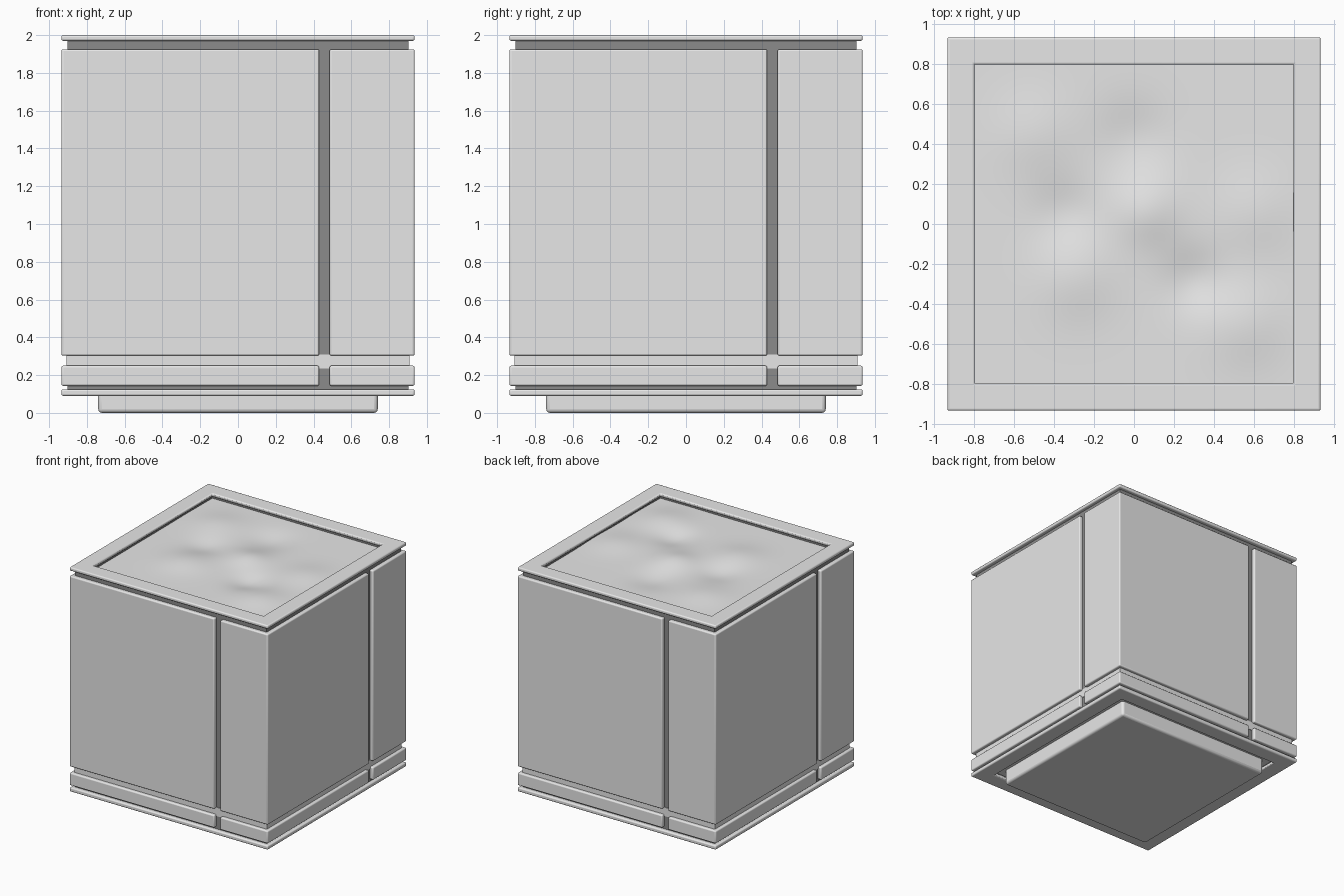
import bpy, bmesh, math
from mathutils import Matrix

if "Cube" in bpy.data.objects:
    bpy.data.objects.remove(bpy.data.objects["Cube"])

HALF, CORE, HOLE = 0.935, 0.903, 0.8


def make_material(name, value):
    mat = bpy.data.materials.new(name)
    mat.use_nodes = True
    colour = (value, value, value, 1)
    mat.diffuse_color = colour
    mat.node_tree.nodes["Principled BSDF"].inputs["Base Color"].default_value = colour
    return mat


light = make_material("light grey", 0.8)
dark = make_material("dark grey", 0.26)


def finish(name, bm, mat, bevel=0.0):
    bmesh.ops.recalc_face_normals(bm, faces=bm.faces)
    mesh = bpy.data.meshes.new(name)
    bm.to_mesh(mesh)
    bm.free()
    mesh.materials.append(mat)
    obj = bpy.data.objects.new(name, mesh)
    bpy.context.collection.objects.link(obj)
    if bevel:
        mod = obj.modifiers.new("soft_edges", "BEVEL")
        mod.width = bevel
        mod.segments = 3
        mod.limit_method = "ANGLE"
    bpy.ops.object.select_all(action="DESELECT")
    obj.select_set(True)
    bpy.context.view_layer.objects.active = obj
    bpy.ops.object.shade_smooth_by_angle(angle=math.radians(35))
    return obj


def prism(name, outline, z0, z1, mat, bevel=0.0, turn=0):
    """Extrude a plan outline from z0 to z1, turned by quarter turns."""
    bm = bmesh.new()
    face = bm.faces.new([bm.verts.new((x, y, z0)) for x, y in outline])
    top = bmesh.ops.extrude_face_region(bm, geom=[face])["geom"]
    moved = [v for v in top if isinstance(v, bmesh.types.BMVert)]
    bmesh.ops.translate(bm, verts=moved, vec=(0, 0, z1 - z0))
    bm.transform(Matrix.Rotation(turn * math.pi / 2, 4, "Z"))
    return finish(name, bm, mat, bevel)


def square(r):
    return [(-r, -r), (r, -r), (r, r), (-r, r)]


def frame(name, outer, inner, z0, z1, mat, bevel=0.0):
    """Square ring with a square hole."""
    bm = bmesh.new()
    loops = [[bm.verts.new((x, y, z)) for x, y in square(r)]
             for r, z in ((outer, z0), (outer, z1), (inner, z1), (inner, z0))]
    for a, b in zip(loops, loops[1:] + loops[:1]):
        for i in range(4):
            j = (i + 1) % 4
            bm.faces.new((a[i], a[j], b[j], b[i]))
    return finish(name, bm, mat, bevel)


# Body core, rims and foot
frame("inner_core", CORE, HOLE + 0.01, 0.11, 1.98, dark)
frame("top_rim", HALF, HOLE, 1.97, 2.0, light, 0.01)
frame("bottom_rim", HALF, HOLE, 0.09, 0.125, light, 0.01)
frame("groove_band", CORE + 0.004, HOLE + 0.02, 0.235, 0.31, light)
prism("foot", square(0.74), 0.0, 0.16, light, 0.02)
prism("floor", square(HOLE + 0.02), 0.13, 0.16, light)

# Cladding: each panel wraps one corner, repeated around the four sides
wrap = [(0.485, -HALF), (HALF, -HALF), (HALF, 0.43),
        (0.89, 0.43), (0.89, -0.89), (0.485, -0.89)]
for k in range(4):
    prism(f"side_panel_{k + 1}", wrap, 0.303, 1.925, light, 0.01, k)
    prism(f"skirt_panel_{k + 1}", wrap, 0.143, 0.25, light, 0.01, k)

# Gently uneven fill inside the rim: (x, y, height, spread)
bumps = [(0.06, 0.06, 0.03, 0.16), (-0.3, -0.27, 0.025, 0.2),
         (0.55, -0.5, 0.025, 0.2), (0.6, 0.06, 0.02, 0.2),
         (-0.5, 0.45, 0.02, 0.2), (-0.35, 0.06, -0.02, 0.15),
         (0.3, -0.28, -0.03, 0.15), (0.0, 0.43, -0.025, 0.18)]
bm = bmesh.new()
bmesh.ops.create_grid(bm, x_segments=64, y_segments=64, size=HOLE + 0.008)
for v in bm.verts:
    v.co.z = 1.955 + sum(h * math.exp(-((v.co.x - x) ** 2 + (v.co.y - y) ** 2) / (s * s))
                         for x, y, h, s in bumps)
soil = finish("soil_surface", bm, light)
if soil.data.polygons[0].normal.z < 0:
    soil.data.flip_normals()
